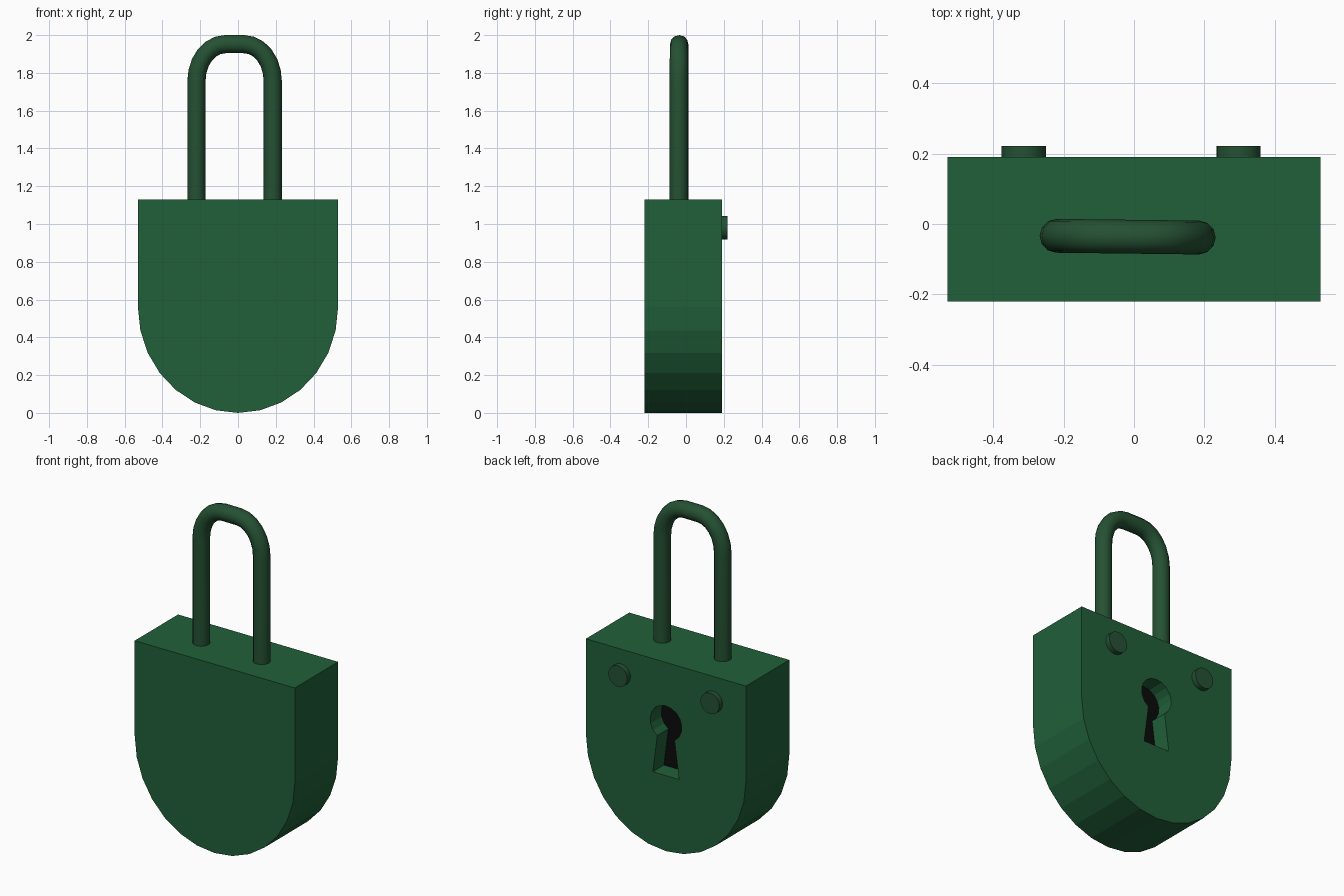
import bpy, bmesh
from math import sin, cos, pi, radians

if "Cube" in bpy.data.objects:
    bpy.data.objects.remove(bpy.data.objects["Cube"])


def material(name, rgb):
    m = bpy.data.materials.new(name)
    m.diffuse_color = (*rgb, 1)
    m.use_nodes = True
    m.node_tree.nodes["Principled BSDF"].inputs["Base Color"].default_value = m.diffuse_color
    return m


GREEN = material("body_green", (0.015, 0.117, 0.042))
METAL = material("metal_green", (0.018, 0.082, 0.033))
BLACK = material("hole_black", (0.003, 0.003, 0.003))


def add_object(name, data, mat):
    ob = bpy.data.objects.new(name, data)
    bpy.context.collection.objects.link(ob)
    data.materials.append(mat)
    return ob


def select(ob):
    bpy.ops.object.select_all(action='DESELECT')
    ob.select_set(True)
    bpy.context.view_layer.objects.active = ob


def extrude_profile(name, points, y0, y1, mat):
    """Prism from an (x, z) outline, running from y0 to y1."""
    bm = bmesh.new()
    face = bm.faces.new([bm.verts.new((x, y0, z)) for x, z in points])
    new = bmesh.ops.extrude_face_region(bm, geom=[face])["geom"]
    bmesh.ops.translate(bm, vec=(0, y1 - y0, 0),
                        verts=[v for v in new if isinstance(v, bmesh.types.BMVert)])
    bmesh.ops.recalc_face_normals(bm, faces=bm.faces)
    me = bpy.data.meshes.new(name)
    bm.to_mesh(me)
    bm.free()
    return add_object(name, me, mat)


FRONT, BACK = -0.22, 0.19

# Body: flat top, rounded bottom
outline = [(-0.53, 1.13)]
outline += [(-0.53 * cos(pi * i / 14), 0.56 - 0.56 * sin(pi * i / 14)) for i in range(15)]
outline += [(0.53, 1.13)]
body = extrude_profile("lock_body", outline, FRONT, BACK, GREEN)

# Keyhole: round top with a flared slot, cut into the back face
start, end = radians(-57), radians(237)
keyhole = [(0.105 * cos(start + (end - start) * i / 14),
            0.765 + 0.105 * sin(start + (end - start) * i / 14)) for i in range(15)]
keyhole += [(-0.087, 0.452), (0.087, 0.452)]
cutter = extrude_profile("keyhole_cutter", keyhole, BACK - 0.11, BACK + 0.1, GREEN)
cutter.hide_render = True
cut = body.modifiers.new("keyhole", 'BOOLEAN')
cut.operation = 'DIFFERENCE'
cut.solver = 'EXACT'
cut.object = cutter
select(body)
bpy.ops.object.modifier_apply(modifier=cut.name)
bpy.data.objects.remove(cutter)

# Dark floor of the keyhole
extrude_profile("keyhole_floor", keyhole, BACK - 0.115, BACK - 0.105, BLACK)

# Shackle: tube along two legs joined by a flattened arch
MID, HALF, FLAT = -0.018, 0.202, 0.05
right = [(HALF, 1.06)]
right += [(FLAT + (HALF - FLAT) * cos(pi / 2 * i / 6), 1.757 + 0.195 * sin(pi / 2 * i / 6))
          for i in range(7)]
path = right + [(-x, z) for x, z in reversed(right)]
curve = bpy.data.curves.new("shackle", 'CURVE')
curve.dimensions = '3D'
curve.bevel_depth = 0.048
curve.bevel_resolution = 4
curve.use_fill_caps = True
spline = curve.splines.new('POLY')
spline.points.add(len(path) - 1)
for p, (x, z) in zip(spline.points, path):
    p.co = (MID + x, -0.036 - 0.012 * x, z, 1)
shackle = add_object("shackle", curve, METAL)
select(shackle)
bpy.ops.object.convert(target='MESH')
bpy.ops.object.shade_smooth_by_angle(angle=radians(40))

# Rivets on the back face
for side, x in (("left", -0.313), ("right", 0.297)):
    bpy.ops.mesh.primitive_cylinder_add(vertices=20, radius=0.0625, depth=0.05,
                                        location=(x, BACK + 0.006, 0.98),
                                        rotation=(pi / 2, 0, 0))
    rivet = bpy.context.object
    rivet.name = side + "_rivet"
    rivet.data.materials.append(METAL)
    bpy.ops.object.shade_smooth_by_angle(angle=radians(40))
